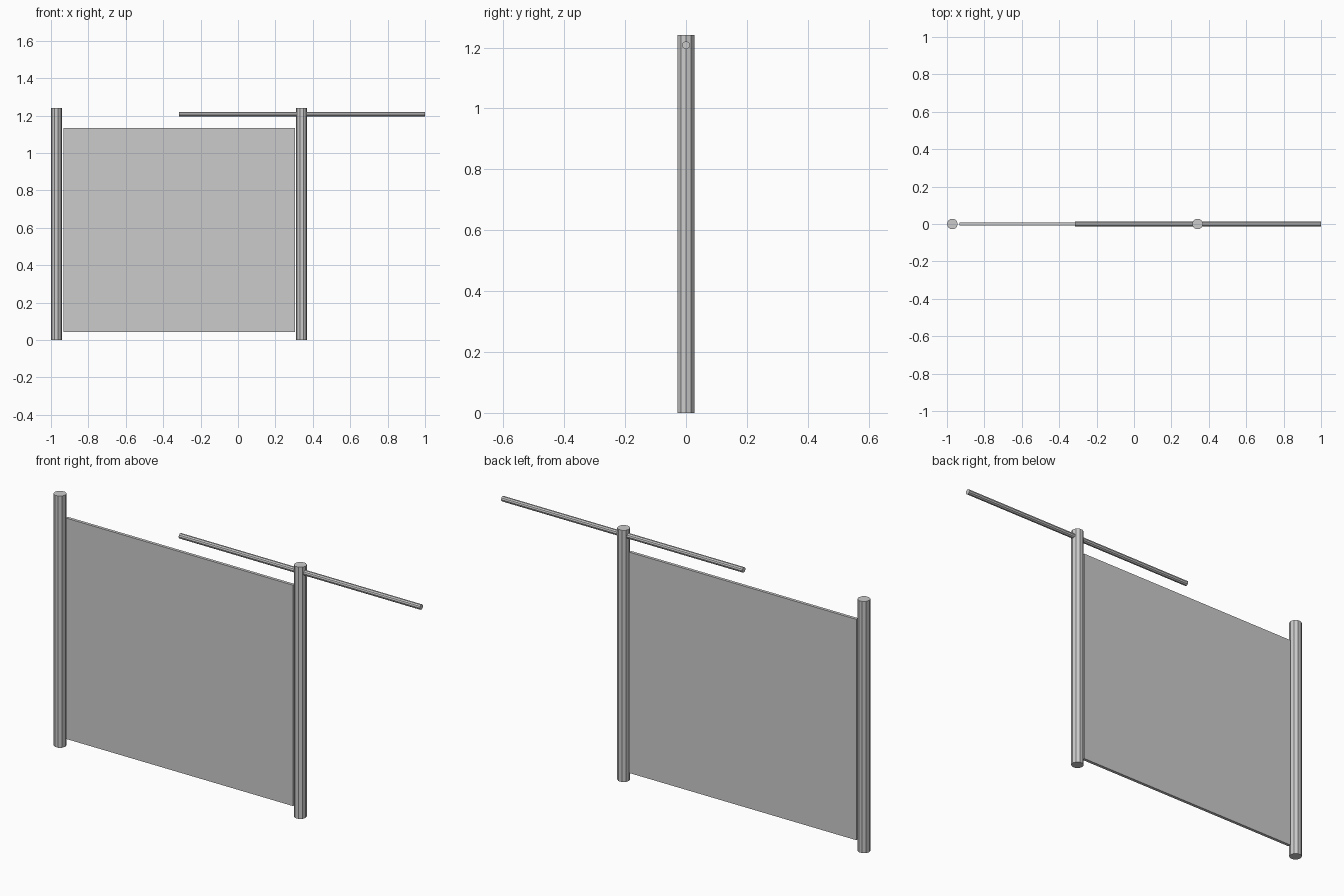
import bpy
from math import pi

if "Cube" in bpy.data.objects:
    bpy.data.objects.remove(bpy.data.objects["Cube"])


def rod(name, sides, radius, length, location, rotation):
    bpy.ops.mesh.primitive_cylinder_add(vertices=sides, radius=radius, depth=length,
                                        location=location, rotation=rotation)
    bpy.context.object.name = name


# Two upright posts, a facet corner pointing along x
HEIGHT = 1.241
for name, x in (("left_post", -0.971), ("right_post", 0.34)):
    rod(name, 10, 0.029, HEIGHT, (x, 0, HEIGHT / 2), (0, 0, pi / 2))

# Horizontal bar passing through the right post
rod("top_bar", 10, 0.013, 1.315, (0.3425, 0, 1.208), (0, pi / 2, 0))

# Thin panel between the posts
x0, x1, z0, z1 = -0.934, 0.305, 0.044, 1.133
bpy.ops.mesh.primitive_cube_add(size=1, location=((x0 + x1) / 2, 0, (z0 + z1) / 2))
panel = bpy.context.object
panel.name = "panel"
panel.scale = (x1 - x0, 0.015, z1 - z0)
bpy.ops.object.transform_apply(location=False, rotation=False, scale=True)
